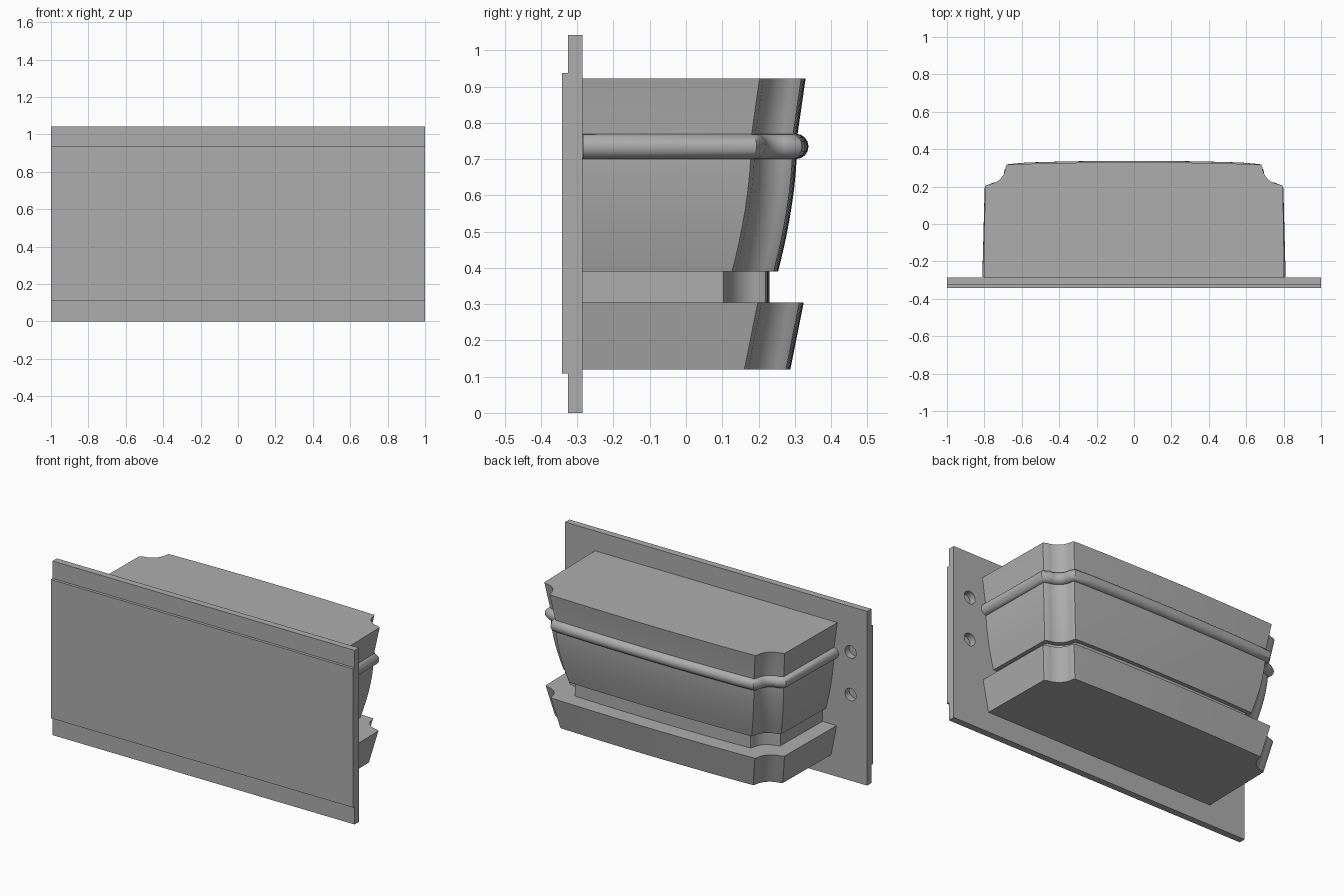
import bpy, bmesh, math
from mathutils import Matrix

cube = bpy.data.objects.get("Cube")
if cube:
    bpy.data.objects.remove(cube, do_unlink=True)

grey = bpy.data.materials.new("plain grey")
grey.use_nodes = True
COLOUR = (0.42, 0.42, 0.42, 1)
grey.diffuse_color = COLOUR
grey.node_tree.nodes["Principled BSDF"].inputs["Base Color"].default_value = COLOUR

BACK = -0.285   # rear face of the mounting plate


def finish(bm, name, smooth=False):
    bmesh.ops.recalc_face_normals(bm, faces=bm.faces)
    mesh = bpy.data.meshes.new(name)
    bm.to_mesh(mesh)
    bm.free()
    obj = bpy.data.objects.new(name, mesh)
    bpy.context.collection.objects.link(obj)
    mesh.materials.append(grey)
    if smooth:
        select(obj)
        bpy.ops.object.shade_smooth_by_angle(angle=math.radians(32))
    return obj


def select(obj):
    bpy.ops.object.select_all(action='DESELECT')
    obj.select_set(True)
    bpy.context.view_layer.objects.active = obj


def box(name, x, y0, y1, z0, z1):
    bm = bmesh.new()
    bmesh.ops.create_cube(bm, size=1)
    bmesh.ops.scale(bm, vec=(2 * x, y1 - y0, z1 - z0), verts=bm.verts)
    bmesh.ops.translate(bm, vec=(0, (y0 + y1) / 2, (z0 + z1) / 2), verts=bm.verts)
    return finish(bm, name)


def contour(d):
    """Plan outline pulled inward by d: flat sides, scalloped corners, bowed rear."""
    half = [(0.805 - d, BACK), (0.798 - d, 0.205 - d)]
    cx, cy, r = 0.785 - d, 0.312 - d, 0.097
    for i in range(11):
        a = math.radians(265 - 82 * i / 10)
        half.append((cx + r * math.cos(a), cy + r * math.sin(a)))
    edge = 0.682 - d
    for i in range(8):
        t = 1 - i / 8
        half.append((edge * t, 0.332 - d - 0.012 * t * t))
    return half + [(0, 0.332 - d)] + [(-x, y) for x, y in reversed(half)]


def loft(name, levels):
    """Stack outlines given as (height, inset) and cap both ends."""
    bm = bmesh.new()
    rings = [[bm.verts.new((x, y, z)) for x, y in contour(d)] for z, d in levels]
    n = len(rings[0])
    for a, b in zip(rings, rings[1:]):
        for i in range(n):
            j = (i + 1) % n
            bm.faces.new((a[i], a[j], b[j], b[i]))
    bm.faces.new(rings[0])
    bm.faces.new(rings[-1])
    return finish(bm, name, smooth=True)


# Mounting plate with two blind holes on each side
plate = box("mounting_plate", 1.0, -0.325, BACK, 0, 1.042)
bm = bmesh.new()
for x in (-0.89, 0.89):
    for z in (0.515, 0.77):
        place = Matrix.Translation((x, BACK, z)) @ Matrix.Rotation(math.pi / 2, 4, 'X')
        bmesh.ops.create_cone(bm, cap_ends=True, segments=32, radius1=0.037,
                              radius2=0.037, depth=0.12, matrix=place)
cutter = finish(bm, "hole_cutter")
cutter.hide_render = True
cut = plate.modifiers.new("holes", 'BOOLEAN')
cut.operation = 'DIFFERENCE'
cut.solver = 'EXACT'
cut.object = cutter
select(plate)
bpy.ops.object.modifier_apply(modifier=cut.name)
bpy.data.objects.remove(cutter, do_unlink=True)
bpy.ops.object.shade_smooth_by_angle(angle=math.radians(32))

# Raised panel on the front of the plate
box("front_panel", 1.0, -0.342, -0.325, 0.108, 0.938)

# Body: straight flared rim above, curved belly below
belly = [(0.39 + 0.34 * t, 0.026 + 0.052 * (1 - t) ** 1.7)
         for t in [i / 10 for i in range(11)]]
loft("upper_body", belly + [(0.77, 0.024), (0.923, 0.002)])
loft("neck", [(0.30, 0.101), (0.395, 0.101)])
loft("foot", [(0.12, 0.044), (0.305, 0.007)])

# Round rib wrapped around the body
path = bpy.data.curves.new("rib", 'CURVE')
path.dimensions = '3D'
path.bevel_depth = 0.035
path.bevel_resolution = 6
points = contour(0.029)
spline = path.splines.new('POLY')
spline.points.add(len(points) - 1)
for p, (x, y) in zip(spline.points, points):
    p.co = (x, y, 0.735, 1)
rib = bpy.data.objects.new("rib", path)
bpy.context.collection.objects.link(rib)
path.materials.append(grey)
select(rib)
bpy.ops.object.convert(target='MESH')
bpy.ops.object.shade_smooth_by_angle(angle=math.radians(40))
